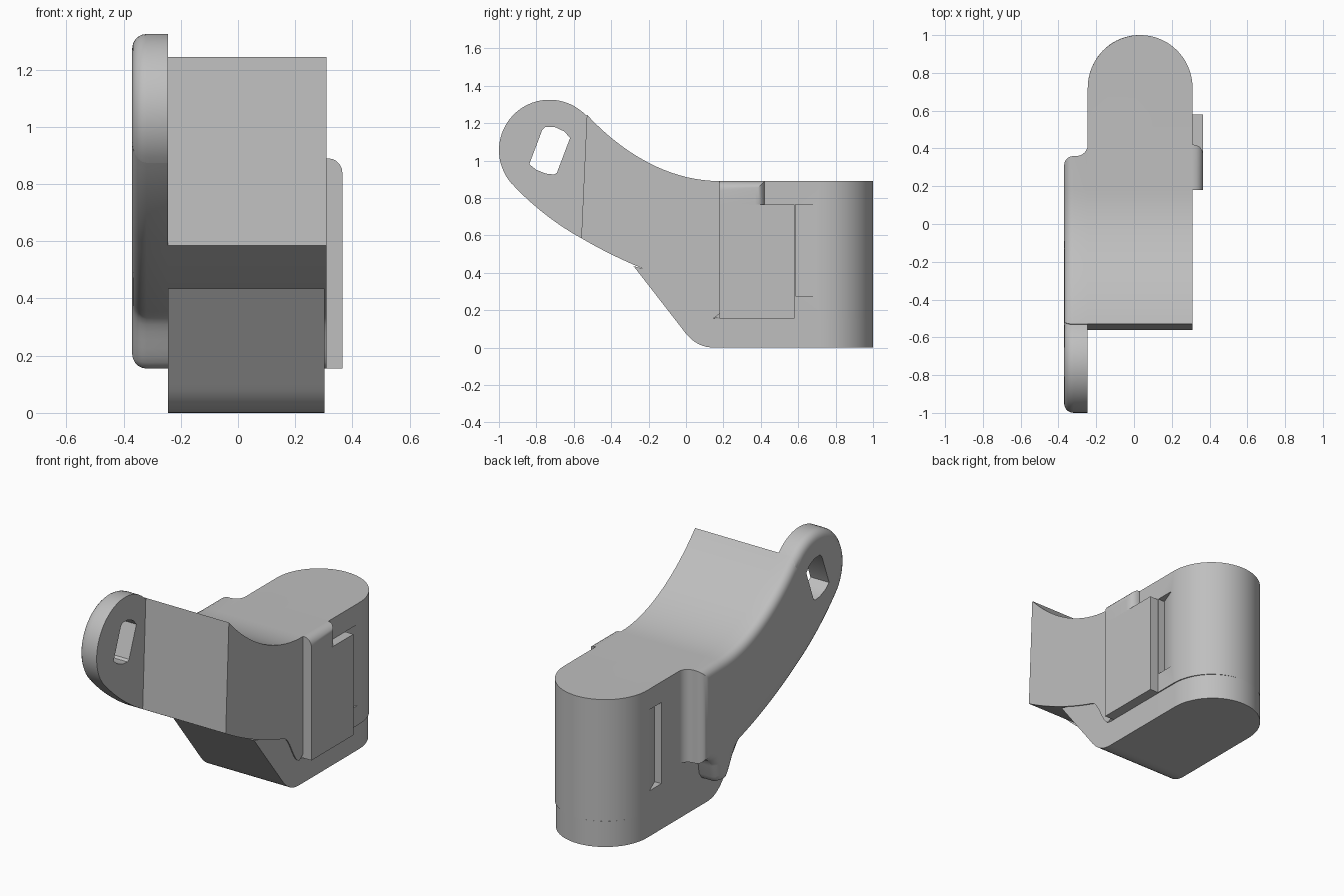
import bpy, bmesh, math
from mathutils import Vector
from mathutils.geometry import interpolate_bezier

cube = bpy.data.objects.get("Cube")
if cube:
    bpy.data.objects.remove(cube, do_unlink=True)

grey = bpy.data.materials.new("light_grey")
grey.use_nodes = True
grey.diffuse_color = (0.52, 0.52, 0.52, 1)
grey.node_tree.nodes["Principled BSDF"].inputs["Base Color"].default_value = grey.diffuse_color


def curve(a, b, c, d, n=14):
    pts = interpolate_bezier(*[Vector((p[0], p[1], 0)) for p in (a, b, c, d)], n)
    return [(p.x, p.y) for p in pts]


def arc(cx, cy, rx, ry, start, end, n=32):
    angles = [math.radians(start + (end - start) * i / n) for i in range(n + 1)]
    return [(cx + rx * math.cos(a), cy + ry * math.sin(a)) for a in angles]


def prism(name, pts, lo, hi, axis="x", round_low=0, round_high=0):
    """Extrude a (y, z) profile along x, or an (x, y) plan along z."""
    clean = [p for i, p in enumerate(pts) if math.dist(p, pts[i - 1]) > 1e-4]
    bm = bmesh.new()
    place = (lambda p, h: (h, p[0], p[1])) if axis == "x" else (lambda p, h: (p[0], p[1], h))
    low, high = [[bm.verts.new(place(p, h)) for p in clean] for h in (lo, hi)]
    caps = bm.faces.new(low), bm.faces.new(high)
    for i in range(len(clean)):
        bm.faces.new((low[i - 1], low[i], high[i], high[i - 1]))
    bmesh.ops.recalc_face_normals(bm, faces=bm.faces)
    for cap, width in zip(caps, (round_low, round_high)):
        if width:
            bmesh.ops.bevel(bm, geom=list(cap.edges), offset=width, segments=5,
                            profile=0.5, affect="EDGES")
    mesh = bpy.data.meshes.new(name)
    bm.to_mesh(mesh)
    bm.free()
    mesh.materials.append(grey)
    obj = bpy.data.objects.new(name, mesh)
    bpy.context.collection.objects.link(obj)
    return obj


def select(obj):
    bpy.ops.object.select_all(action="DESELECT")
    obj.select_set(True)
    bpy.context.view_layer.objects.active = obj


def boolean(obj, tool, operation):
    mod = obj.modifiers.new(operation.lower(), "BOOLEAN")
    mod.operation, mod.solver, mod.object = operation, "EXACT", tool
    select(obj)
    bpy.ops.object.modifier_apply(modifier=mod.name)
    bpy.data.objects.remove(tool, do_unlink=True)


# Shared outlines
INNER, OUTER, TOP, LEDGE = -0.245, 0.31, 0.89, 0.155
arm_top = curve((-0.53, 1.245), (-0.35, 1.05), (-0.1, TOP), (0.18, TOP), 20)
arm_bottom = curve((-0.56, 0.585), (-0.4, 0.49), (-0.2, 0.4), (0, 0.34))
valley = curve((0, 0.34), (0.06, 0.32), (0.09, LEDGE), (0.145, LEDGE), 10)


def round_plan(right):
    mid, radius = (INNER + right) / 2, (right - INNER) / 2
    plan = arc(mid, 0.72, radius, 0.28, 0, 180, 40) + [(INNER, -1.2), (right, -1.2)]
    return prism("plan_cutter", plan, -1, 2, "z")


# Curved arm running into the round-ended body
profile = arm_top + [(1.1, TOP), (1.1, LEDGE), (0.18, LEDGE), (0.18, 0.18)]
arm = prism("arm_and_body", profile + (arm_bottom + valley)[::-1], INNER - 0.1, OUTER + 0.1)
boolean(arm, round_plan(OUTER), "INTERSECT")

# Tapered slots on both sides of the body
for side, sign in ((OUTER, 1), (INNER, -1)):
    slot = [(side + sign * 0.05, 0.585), (side - sign * 0.045, 0.585),
            (side, 0.7), (side + sign * 0.05, 0.7)]
    boolean(arm, prism("slot_cutter", slot, 0.275, 0.765, "z"), "DIFFERENCE")

# Base with sloping front under the arm
nose = curve((-0.02, 0.1), (0.03, 0.03), (0.08, 0), (0.15, 0), 10)
base_top = [p for p in arm_bottom if p[0] > -0.27] + valley
base = prism("base", [(-0.28, 0.435)] + base_top + [(1.1, LEDGE), (1.1, 0)] + nose[::-1],
             INNER - 0.1, OUTER + 0.1)
boolean(base, round_plan(0.303), "INTERSECT")

# Side plate with round ear, rounded outer rim and hooked foot
ear = arc(-0.73, 1.055, 0.27, 0.27, 43, 222)
ear_under = curve((-0.93, 0.875), (-0.83, 0.765), (-0.69, 0.655), (-0.56, 0.585))
outline = (ear + ear_under + arm_bottom + valley +
           [(0.2, 0.165), (0.225, 0.2), (0.235, 0.27), (0.26, 0.31), (0.3, 0.33),
            (0.36, 0.33), (0.36, TOP)] + arm_top[::-1])
plate = prism("side_plate", outline, -0.37, INNER, round_low=0.05)
hole = [(-0.768, 1.165), (-0.75, 1.18), (-0.7, 1.178), (-0.65, 1.155), (-0.62, 1.12),
        (-0.69, 0.935), (-0.705, 0.925), (-0.75, 0.93), (-0.8, 0.95), (-0.838, 0.98)]
boolean(plate, prism("hole_cutter", hole, -0.6, 0), "DIFFERENCE")

# Concave fillet between the plate and the body
corner = arc(-0.305, 0.42, 0.06, 0.06, 0, -90, 10)
fillet = prism("plate_fillet", corner + [(-0.305, 0.34), (-0.23, 0.34), (-0.23, 0.42)],
               0.33, TOP, "z")

# Raised side pad and its taller, rounded front part
pad = prism("side_pad", [(0.18, LEDGE), (0.58, LEDGE), (0.58, 0.765), (0.18, 0.765)],
            OUTER - 0.04, 0.365)
lip_side = arc(0.315, 0.84, 0.05, 0.05, 0, 90, 8) + [(0.27, TOP), (0.27, 0.76), (0.365, 0.76)]
lip = prism("pad_lip", [(0.18, 0.76), (0.42, 0.76), (0.42, TOP), (0.18, TOP)], 0.27, 0.365)
bm = bmesh.new()
bm.from_mesh(lip.data)
rim = [e for e in bm.edges if all(v.co.x > 0.36 for v in e.verts)
       and (all(v.co.z > 0.88 for v in e.verts) or all(v.co.y > 0.41 for v in e.verts))]
bmesh.ops.bevel(bm, geom=rim, offset=0.05, segments=5, profile=0.5, affect="EDGES")
bm.to_mesh(lip.data)
bm.free()

for part in (arm, base, plate, fillet, pad, lip):
    select(part)
    bpy.ops.object.shade_smooth_by_angle(angle=math.radians(30))
